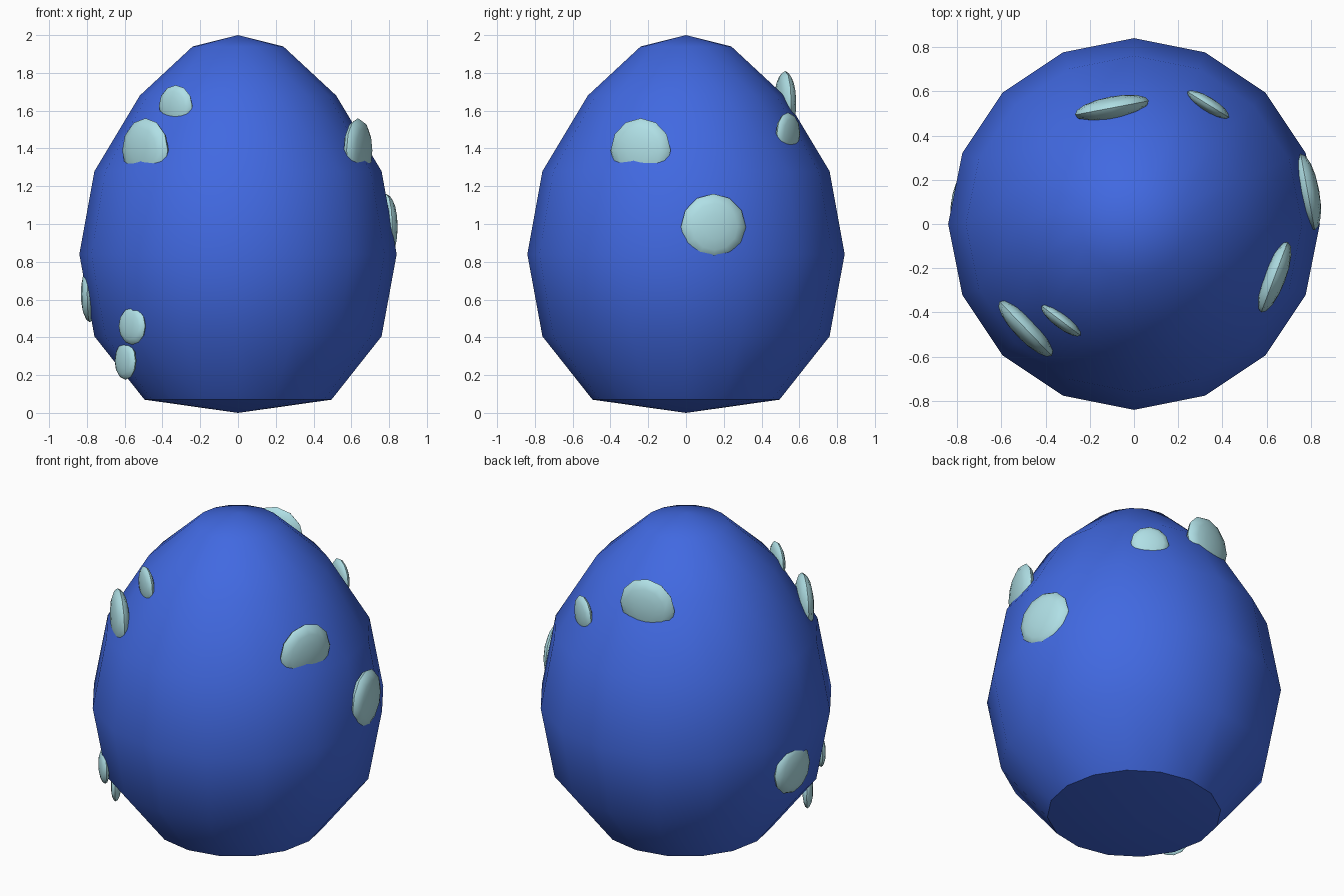
import bpy
import bmesh
import math
from mathutils import Matrix, Vector

cube = bpy.data.objects.get("Cube")
if cube:
    bpy.data.objects.remove(cube, do_unlink=True)


def make_material(name, rgb):
    mat = bpy.data.materials.new(name)
    mat.use_nodes = True
    color = (*rgb, 1.0)
    mat.diffuse_color = color
    mat.node_tree.nodes["Principled BSDF"].inputs["Base Color"].default_value = color
    return mat


def add_object(name, bm, mat, crease):
    """Turn a bmesh into a smooth object that keeps its sharp edges."""
    bmesh.ops.recalc_face_normals(bm, faces=bm.faces[:])
    mesh = bpy.data.meshes.new(name)
    bm.to_mesh(mesh)
    bm.free()
    mesh.materials.append(mat)
    obj = bpy.data.objects.new(name, mesh)
    bpy.context.collection.objects.link(obj)
    bpy.ops.object.select_all(action="DESELECT")
    obj.select_set(True)
    bpy.context.view_layer.objects.active = obj
    bpy.ops.object.shade_smooth_by_angle(angle=math.radians(crease))
    return obj


shell_blue = make_material("royal_blue", (0.053, 0.141, 0.753))
spot_blue = make_material("powder_blue", (0.434, 0.745, 0.791))

# Egg shell: a profile of (radius, height) turned around z
profile = [(0, 2), (0.24, 1.94), (0.52, 1.68), (0.76, 1.28),
           (0.84, 0.84), (0.76, 0.405), (0.495, 0.07), (0, 0)]
bm = bmesh.new()
points = [bm.verts.new((r, 0, z)) for r, z in profile]
edges = [bm.edges.new(pair) for pair in zip(points, points[1:])]
bmesh.ops.spin(bm, geom=points + edges, cent=(0, 0, 0), axis=(0, 0, 1),
               angle=math.tau, steps=16, use_duplicate=False)
bmesh.ops.remove_doubles(bm, verts=bm.verts[:], dist=0.001)
add_object("egg_shell", bm, shell_blue, 38)

# Spots: flattened upright spheres facing outward, half sunk in the shell
# name: centre x, y, z, radius
spots = {
    "upper_left_spot": (0.635, -0.24, 1.39, 0.17),
    "side_left_spot": (0.785, 0.145, 0.985, 0.175),
    "upper_right_spot": (-0.49, -0.473, 1.39, 0.17),
    "top_right_small_spot": (-0.33, -0.437, 1.625, 0.11),
    "top_back_spot": (-0.10, 0.525, 1.64, 0.17),
    "back_left_small_spot": (0.335, 0.54, 1.48, 0.11),
    "side_right_spot": (-0.785, 0.07, 0.63, 0.15),
    "lower_right_small_spot": (-0.56, -0.53, 0.46, 0.10),
    "bottom_right_small_spot": (-0.595, -0.36, 0.275, 0.10),
}
for name, (x, y, z, radius) in spots.items():
    bm = bmesh.new()
    bmesh.ops.create_uvsphere(bm, u_segments=12, v_segments=8, radius=radius)
    bmesh.ops.scale(bm, vec=(1, 1, 0.3), verts=bm.verts[:])
    turn = Vector((x, y, 0)).to_track_quat("Z", "Y").to_matrix().to_4x4()
    bm.transform(Matrix.Translation((x, y, z)) @ turn)
    add_object(name, bm, spot_blue, 40)
